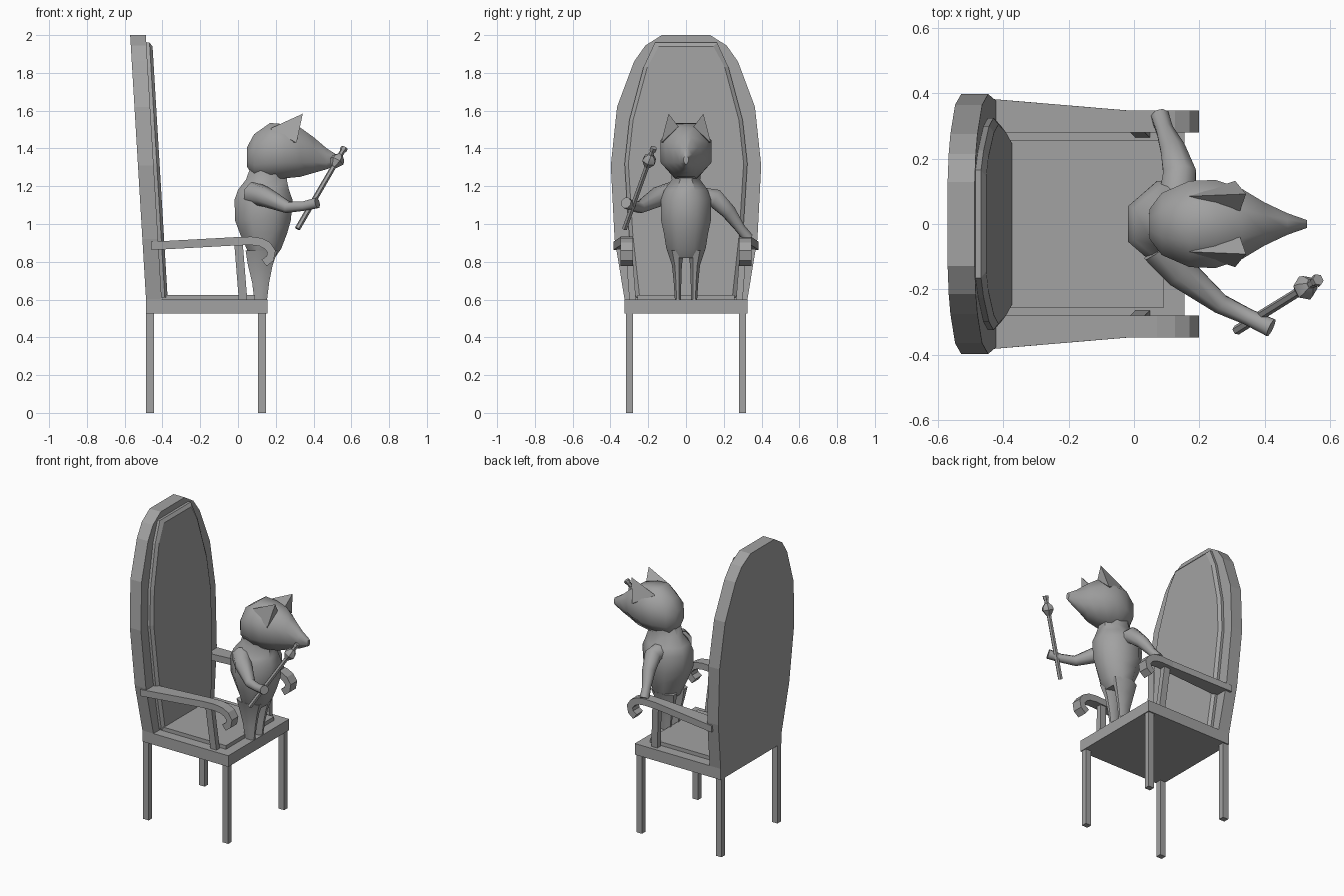
import bpy, bmesh, math
from mathutils import Vector

if "Cube" in bpy.data.objects:
    bpy.data.objects.remove(bpy.data.objects["Cube"], do_unlink=True)

grey = bpy.data.materials.new("plain grey")
grey.use_nodes = True
GREY = (0.36, 0.36, 0.36, 1)
grey.diffuse_color = GREY
grey.node_tree.nodes["Principled BSDF"].inputs["Base Color"].default_value = GREY
X, Y, Z = Vector((1, 0, 0)), Vector((0, 1, 0)), Vector((0, 0, 1))


def finish(name, bm, smooth=None):
    bmesh.ops.recalc_face_normals(bm, faces=bm.faces)
    mesh = bpy.data.meshes.new(name)
    bm.to_mesh(mesh)
    bm.free()
    mesh.materials.append(grey)
    ob = bpy.data.objects.new(name, mesh)
    bpy.context.collection.objects.link(ob)
    if smooth:
        bpy.ops.object.select_all(action='DESELECT')
        ob.select_set(True)
        bpy.context.view_layer.objects.active = ob
        bpy.ops.object.shade_smooth_by_angle(angle=math.radians(smooth))
    return ob


def skin(name, rings, smooth=None):
    """Closed surface through a row of equal rings."""
    bm = bmesh.new()
    rows = [[bm.verts.new(p) for p in ring] for ring in rings]
    n = len(rows[0])
    for a, b in zip(rows, rows[1:]):
        for i in range(n):
            j = (i + 1) % n
            bm.faces.new((a[i], a[j], b[j], b[i]))
    bm.faces.new(rows[0])
    bm.faces.new(rows[-1])
    return finish(name, bm, smooth)


def ellipse(centre, u, v, n=8):
    step = 2 * math.pi / n
    k = 1 / math.cos(step / 2)
    return [Vector(centre) + k * (u * math.cos((i + .5) * step) + v * math.sin((i + .5) * step))
            for i in range(n)]


def tube(name, path, n=8, smooth=50):
    """Round limb through (x, y, z, radius) points."""
    pts = [Vector(p[:3]) for p in path]
    rings = []
    for i, p in enumerate(pts):
        d = (pts[min(i + 1, len(pts) - 1)] - pts[max(i - 1, 0)]).normalized()
        u = d.cross(X if abs(d.x) < .6 else Z).normalized()
        # keep the frames consistent by using one reference per limb
        if i:
            u = (last - d * last.dot(d)).normalized()
        last = u
        rings.append(ellipse(p, u * path[i][3], d.cross(u) * path[i][3], n))
    return skin(name, rings, smooth)


def box(name, x0, x1, y0, y1, z0, z1):
    return skin(name, [[(x0, y0, z), (x1, y0, z), (x1, y1, z), (x0, y1, z)] for z in (z0, z1)])


# Seat and cushion
box("seat", -.487, .155, -.325, .325, .525, .6)
box("cushion", -.4, .09, -.257, .257, .6, .625)


# Leaning back board with a raised chamfered panel
def back_ring(half, depth):
    outline = half + [(-y, z) for y, z in reversed(half)]
    return [(-.487 - .06 * (z - .6) + depth, y, z) for y, z in outline]


board = [(.325, .6), (.378, .92), (.398, 1.31), (.365, 1.62), (.275, 1.86), (.215, 1.945), (.128, 2)]
panel = [(.265, .61), (.302, .95), (.325, 1.32), (.3, 1.55), (.225, 1.83), (.165, 1.96)]
inset = [(y - .02, z - (.02 if z > 1.9 else 0)) for y, z in panel]
skin("back_board", [back_ring(board, 0), back_ring(board, .083)])
skin("back_panel", [back_ring(panel, .08), back_ring(panel, .1), back_ring(inset, .115)])

# Armrest centre line in x, z, with a downward curl at the front
arm_line = [(-.46, .884), (-.02, .908), (.07, .911), (.12, .904), (.155, .886),
            (.177, .855), (.17, .818), (.138, .794)]

for side, s in (("left", 1), ("right", -1)):
    # Chair legs
    for place, x in (("front", .107), ("back", -.487)):
        a, b = sorted((s * .28, s * .317))
        box(f"{side}_{place}_chair_leg", x, x + .042, a, b, 0, .53)

    # Armrest
    rings = []
    for i, (x, z) in enumerate(arm_line):
        a = Vector(arm_line[max(i - 1, 0)])
        b = Vector(arm_line[min(i + 1, len(arm_line) - 1)])
        t = (b - a).normalized() * .022
        outer = .385 if i == 0 else .348
        rings.append([(x - t.y, s * .28, z + t.x), (x - t.y, s * outer, z + t.x),
                      (x + t.y, s * outer, z - t.x), (x + t.y, s * .28, z - t.x)])
    skin(f"{side}_armrest", rings)

    # Slanted post below the armrest
    skin(f"{side}_armrest_post",
         [[(x, s * y, z), (x + .045, s * y, z), (x + .045, s * (y + .035), z), (x, s * (y + .035), z)]
          for x, y, z in ((.004, .265, .6), (-.02, .288, .9))])

    # Figure's legs
    skin(f"{side}_figure_leg",
         [ellipse((x, s * y, z), X * rx, Y * ry) for x, y, z, rx, ry in
          ((.12, .043, .6, .034, .016), (.12, .045, .69, .045, .02),
           (.118, .048, .78, .065, .026), (.125, .055, .86, .085, .045))], 50)

    # Pointed ear
    bm = bmesh.new()
    tip, inner, outer, back, base = [bm.verts.new(p) for p in (
        (.343, s * .092, 1.584), (.325, s * .04, 1.515), (.31, s * .132, 1.43),
        (.17, s * .085, 1.505), (.24, s * .07, 1.44))]
    for f in ((tip, inner, outer), (tip, outer, back), (tip, back, inner),
              (base, outer, inner), (base, back, outer), (base, inner, back)):
        bm.faces.new(f)
    finish(f"{side}_ear", bm, 30)

# Figure's torso and neck
torso = [(.82, .13, .065, .08), (.87, .137, .092, .104), (.95, .135, .125, .117),
         (1.02, .132, .148, .132), (1.13, .135, .153, .132), (1.18, .135, .135, .115),
         (1.235, .15, .108, .075), (1.31, .17, .1, .085)]
skin("torso", [ellipse((x, 0, z), X * rx, Y * ry) for z, x, rx, ry in torso], 50)

# Head with long snout
head = [(.047, 1.355, .045, .05), (.085, 1.36, .095, .115), (.17, 1.385, .132, .15),
        (.25, 1.385, .135, .143), (.33, 1.38, .108, .13), (.4, 1.365, .066, .095),
        (.47, 1.345, .033, .055), (.53, 1.34, .012, .022)]
skin("head", [ellipse((x, 0, z), Y * ry, Z * rz) for x, z, ry, rz in head], 60)

# Arms: the left rests on the chair, the right reaches forward
tube("left_arm", [(.13, .07, 1.14, .055), (.14, .155, 1.135, .05), (.12, .225, 1.065, .038),
                  (.095, .285, .98, .026), (.08, .33, .925, .027)])
tube("right_arm", [(.08, -.07, 1.16, .06), (.14, -.145, 1.145, .05), (.265, -.245, 1.088, .03),
                   (.35, -.285, 1.095, .025), (.42, -.318, 1.112, .028)])

# Wand with a knob near the top
low, high = Vector((.315, -.325, .975)), Vector((.562, -.172, 1.4))


def along(t, r):
    return (*low.lerp(high, t), r)


tube("wand", [along(0, .013), along(1, .012)], 6, 30)
tube("wand_knob", [along(.77, .013), along(.84, .034), along(.88, .03), along(.92, .013)], 6, 30)
tube("wand_tip", [along(.96, .012), along(.98, .017), along(1.01, .016)], 6, 30)
